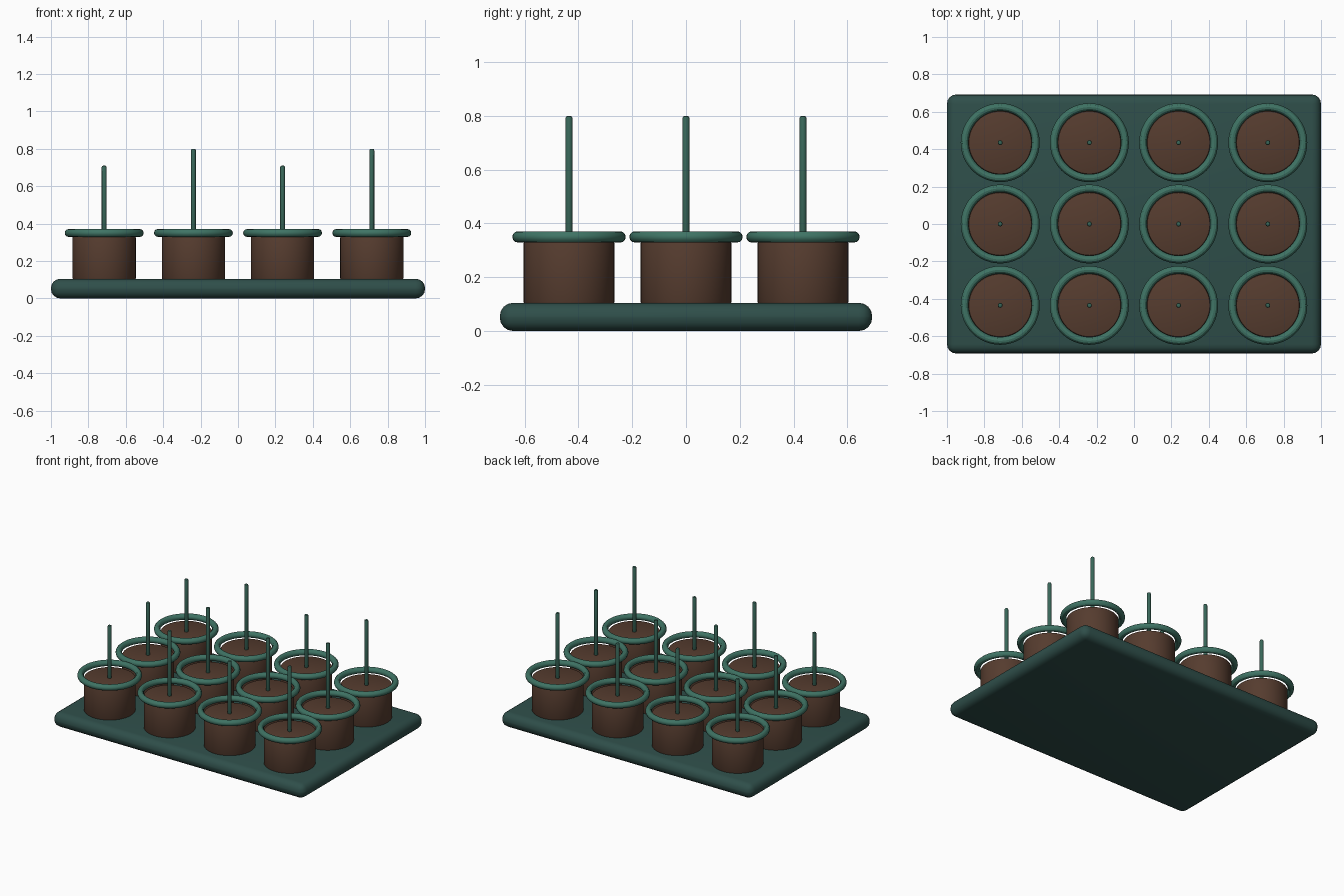
import bpy, math

if "Cube" in bpy.data.objects:
    bpy.data.objects.remove(bpy.data.objects["Cube"])

COLS, ROWS = 4, 3
STEP_X, STEP_Y = 0.477, 0.435
TRAY_TOP, SOIL_TOP, RIM_Z = 0.105, 0.332, 0.35


def material(name, rgb):
    m = bpy.data.materials.new(name)
    m.diffuse_color = (*rgb, 1)
    m.use_nodes = True
    m.node_tree.nodes["Principled BSDF"].inputs["Base Color"].default_value = m.diffuse_color
    return m


dark_green = material("dark green", (0.028, 0.077, 0.068))
rim_green = material("rim green", (0.05, 0.175, 0.13))
stem_green = material("stem green", (0.04, 0.135, 0.10))
brown = material("soil brown", (0.092, 0.045, 0.028))


def finish(name, mat, bevel=0, segments=3):
    """Name, colour, round the edges and smooth the active object."""
    o = bpy.context.object
    o.name = name
    o.data.materials.append(mat)
    if bevel:
        b = o.modifiers.new("rounded_edges", 'BEVEL')
        b.width, b.segments, b.limit_method = bevel, segments, 'ANGLE'
        b.use_clamp_overlap = True
        bpy.ops.object.modifier_apply(modifier=b.name)
    bpy.ops.object.shade_smooth_by_angle(angle=math.radians(30))
    return o


def cylinder(name, mat, x, y, z0, z1, radius, sides, bevel, segments):
    bpy.ops.mesh.primitive_cylinder_add(vertices=sides, radius=radius, depth=z1 - z0,
                                        location=(x, y, (z0 + z1) / 2))
    return finish(name, mat, bevel, segments)


# Tray: slab with fully rounded edges
bpy.ops.mesh.primitive_cube_add(size=1, location=(0, 0, TRAY_TOP / 2))
bpy.context.object.scale = (2, 1.385, TRAY_TOP)
bpy.ops.object.transform_apply(location=False, rotation=False, scale=True)
finish("tray", dark_green, 0.05, 4)

# Pots in a grid, each with a ring rim and a stem; stem height alternates by column
for c in range(COLS):
    for r in range(ROWS):
        x = (c - (COLS - 1) / 2) * STEP_X
        y = (r - (ROWS - 1) / 2) * STEP_Y
        tag = f"_{c + 1}_{r + 1}"
        cylinder("pot" + tag, brown, x, y, TRAY_TOP - 0.003, SOIL_TOP, 0.169, 48, 0.006, 2)
        bpy.ops.mesh.primitive_torus_add(major_radius=0.19, minor_radius=0.021,
                                         major_segments=48, minor_segments=12,
                                         location=(x, y, RIM_Z))
        finish("rim" + tag, rim_green)
        top = 0.80 if c % 2 else 0.71
        cylinder("stem" + tag, stem_green, x, y, SOIL_TOP - 0.01, top, 0.013, 16, 0.008, 2)
